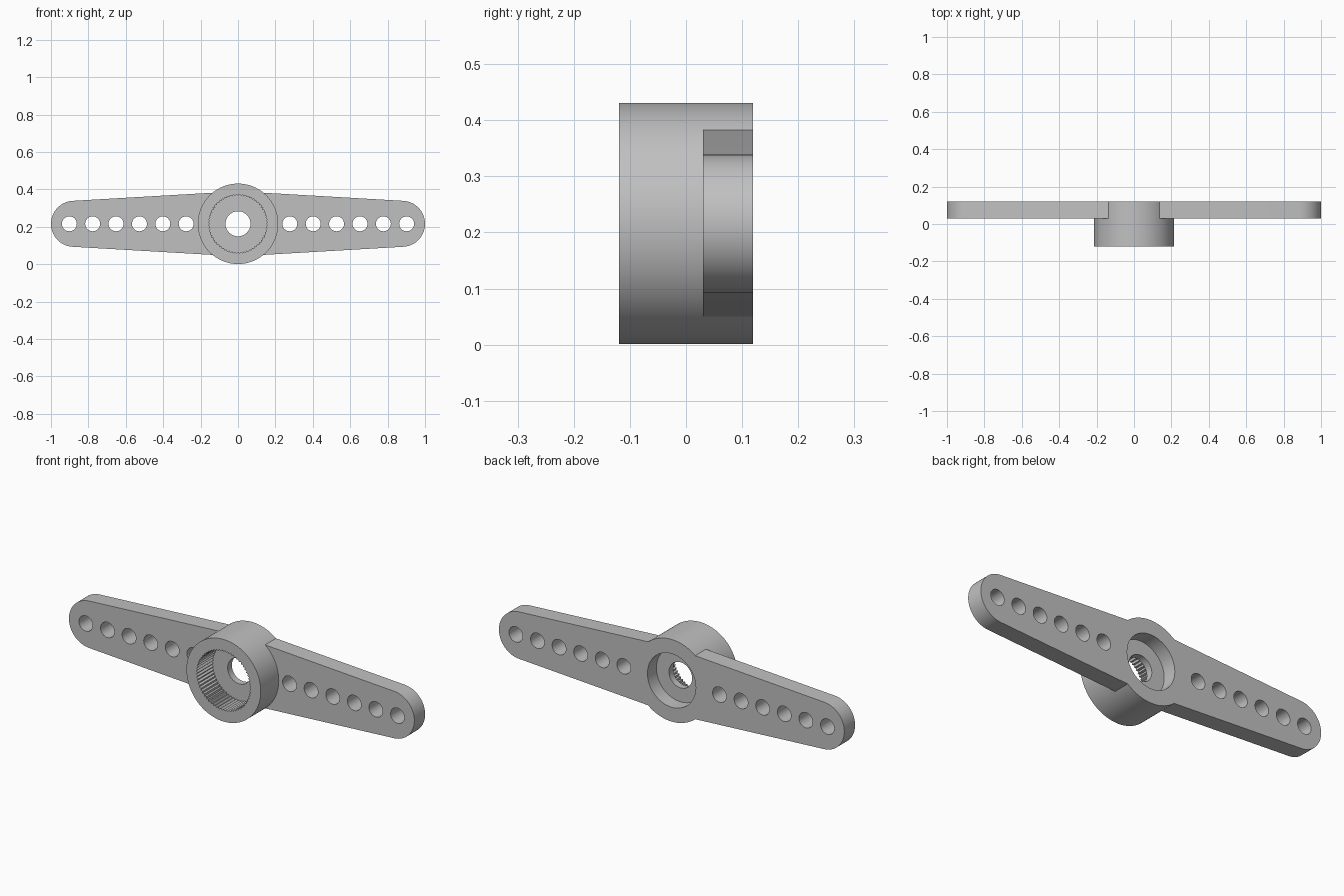
import bpy, bmesh
from math import sin, cos, pi, atan

CENTRE_Z = 0.216
BACK, ARM_FRONT = 0.119, 0.03

cube = bpy.data.objects.get("Cube")
if cube:
    bpy.data.objects.remove(cube, do_unlink=True)

grey = bpy.data.materials.new("light grey plastic")
grey.use_nodes = True
colour = (0.53, 0.53, 0.53, 1)
grey.diffuse_color = colour
grey.node_tree.nodes["Principled BSDF"].inputs["Base Color"].default_value = colour


def prism(name, outline, y0, y1):
    """Extrude an (x, z) outline along y."""
    bm = bmesh.new()
    front = [bm.verts.new((x, y0, z + CENTRE_Z)) for x, z in outline]
    back = [bm.verts.new((x, y1, z + CENTRE_Z)) for x, z in outline]
    bm.faces.new(front)
    bm.faces.new(back[::-1])
    n = len(outline)
    for i in range(n):
        j = (i + 1) % n
        bm.faces.new((front[i], back[i], back[j], front[j]))
    bmesh.ops.recalc_face_normals(bm, faces=bm.faces[:])
    mesh = bpy.data.meshes.new(name)
    bm.to_mesh(mesh)
    bm.free()
    mesh.materials.append(grey)
    obj = bpy.data.objects.new(name, mesh)
    bpy.context.collection.objects.link(obj)
    return obj


def circle(radius, sides, x=0):
    return [(x + radius * cos(2 * pi * i / sides), radius * sin(2 * pi * i / sides))
            for i in range(sides)]


def combine(target, tool, operation):
    """Apply a boolean and discard the tool."""
    mod = target.modifiers.new(operation.lower(), "BOOLEAN")
    mod.operation, mod.object, mod.solver = operation, tool, "EXACT"
    bpy.ops.object.select_all(action="DESELECT")
    target.select_set(True)
    bpy.context.view_layer.objects.active = target
    bpy.ops.object.modifier_apply(modifier=mod.name)
    bpy.data.objects.remove(tool, do_unlink=True)


# Tapered double arm with rounded tips
tip_r, mid_half = 0.123, 0.174
tip_x = 1 - tip_r
limit = pi / 2 - atan((mid_half - tip_r) / tip_x)
steps = 32
angles = [limit * (2 * i / steps - 1) for i in range(steps + 1)]
right_tip = [(tip_x + tip_r * cos(a), tip_r * sin(a)) for a in angles]
left_tip = [(-x, -z) for x, z in right_tip]
arm = right_tip + [(0, mid_half)] + left_tip + [(0, -mid_half)]
horn = prism("double_arm_with_hub", arm, ARM_FRONT, BACK)

# Round hub, standing proud of the arm at the front
combine(horn, prism("hub", circle(0.215, 96), -BACK, BACK), "UNION")

# Splined front socket
teeth = 60
spline = []
for i in range(2 * teeth):
    r = 0.158 if i % 2 else 0.150
    spline.append((r * cos(pi * i / teeth), r * sin(pi * i / teeth)))
combine(horn, prism("socket_cutter", spline, -0.2, 0.01), "DIFFERENCE")

# Back recess and centre screw hole
combine(horn, prism("recess_cutter", circle(0.14, 64), 0.045, 0.2), "DIFFERENCE")
combine(horn, prism("screw_hole_cutter", circle(0.067, 48), -0.2, 0.2), "DIFFERENCE")

# Row of link holes along each arm
for side in (-1, 1):
    for i in range(6):
        hole = prism("link_hole_cutter", circle(0.04, 32, side * (0.277 + 0.125 * i)), -0.2, 0.2)
        combine(horn, hole, "DIFFERENCE")

bpy.ops.object.select_all(action="DESELECT")
horn.select_set(True)
bpy.context.view_layer.objects.active = horn
bpy.ops.object.shade_smooth_by_angle()
